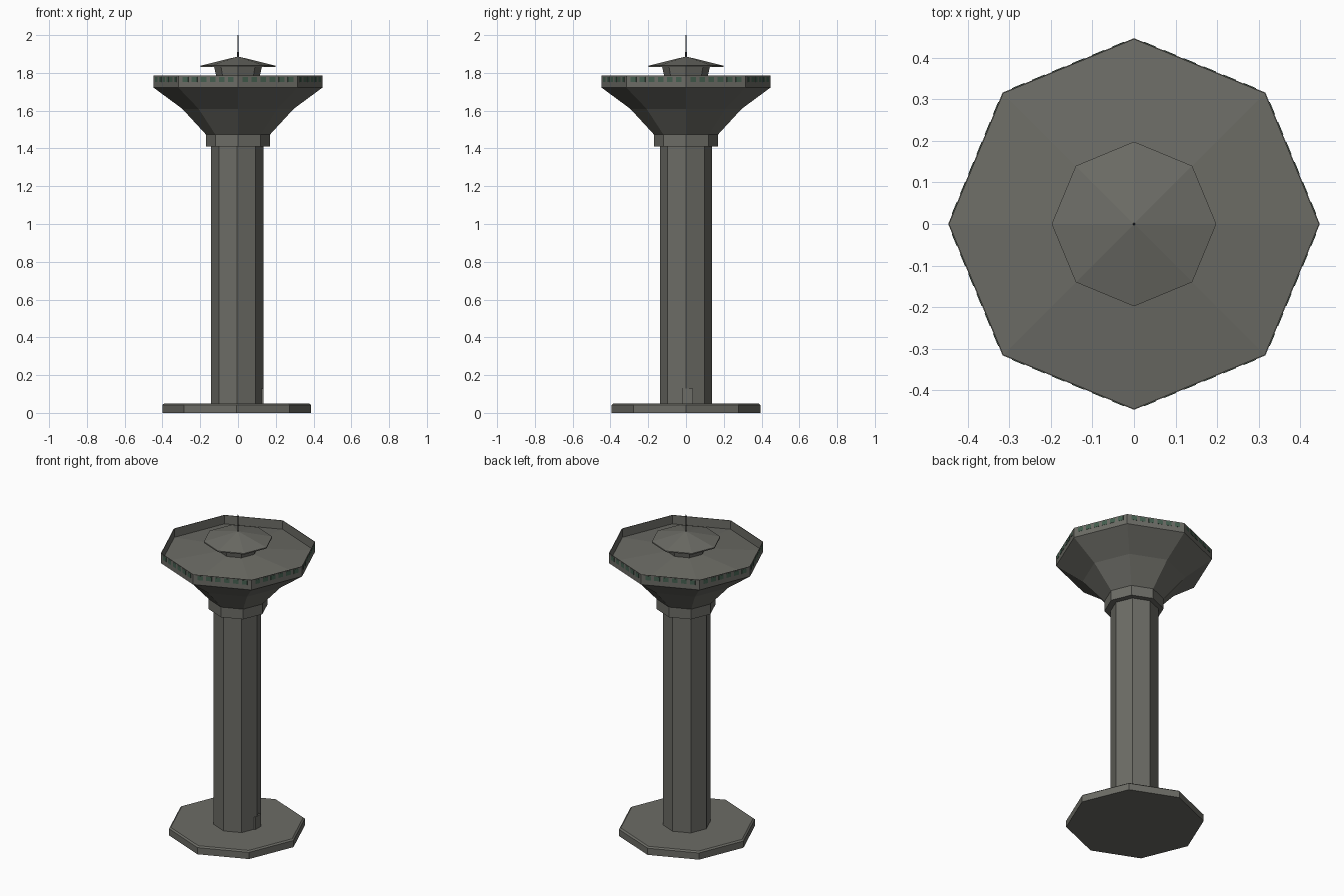
import bpy, bmesh, math
from mathutils import Matrix, Vector

if "Cube" in bpy.data.objects:
    bpy.data.objects.remove(bpy.data.objects["Cube"])


def material(name, rgb):
    m = bpy.data.materials.new(name)
    m.diffuse_color = (*rgb, 1)
    m.use_nodes = True
    m.node_tree.nodes["Principled BSDF"].inputs["Base Color"].default_value = m.diffuse_color
    return m


concrete = material("concrete_grey", (0.15, 0.15, 0.132))
glass = material("window_green", (0.06, 0.115, 0.08))
dark = material("antenna_dark", (0.05, 0.05, 0.05))


def finish(name, bm, mat):
    bmesh.ops.recalc_face_normals(bm, faces=bm.faces)
    me = bpy.data.meshes.new(name)
    bm.to_mesh(me)
    bm.free()
    me.materials.append(mat)
    ob = bpy.data.objects.new(name, me)
    bpy.context.collection.objects.link(ob)
    return ob


def lathe(name, profile, mat=concrete, n=8, x=0.0):
    """Octagonal solid from (radius, z) points, corners on the axes."""
    bm = bmesh.new()
    rings = []
    for r, z in profile:
        if r == 0:
            rings.append([bm.verts.new((x, 0, z))] * n)
        else:
            rings.append([bm.verts.new((x + r * math.cos(2 * math.pi * i / n),
                                        r * math.sin(2 * math.pi * i / n), z))
                          for i in range(n)])
    for a, b in zip(rings, rings[1:]):
        for i in range(n):
            j = (i + 1) % n
            bm.faces.new(list(dict.fromkeys((a[i], a[j], b[j], b[i]))))
    for ring, (r, z) in ((rings[0], profile[0]), (rings[-1], profile[-1])):
        if r > 0:
            bm.faces.new(ring)
    return finish(name, bm, mat)


def add_box(bm, size, matrix):
    bmesh.ops.create_cube(bm, size=1, matrix=matrix @ Matrix.Diagonal((*size, 1)))


# base slab, shaft and collar
lathe("base_slab", [(0.394, 0), (0.394, 0.042), (0.384, 0.05)], x=-0.007)
lathe("shaft", [(0.138, 0.001), (0.138, 1.42)], x=-0.004)
lathe("collar", [(0.17, 1.41), (0.17, 1.475)])

# flared bowl with parapet rim and shallow roof inside
lathe("bowl_and_rim", [(0.17, 1.474), (0.295, 1.61), (0.447, 1.722), (0.447, 1.785),
                       (0.444, 1.785), (0.444, 1.73), (0, 1.785)])

# small top cabin, its pointed roof and the antenna
lathe("top_cabin", [(0.11, 1.76), (0.127, 1.834)])
lathe("cabin_roof", [(0.198, 1.831), (0.198, 1.838), (0, 1.887)])
lathe("antenna", [(0.005, 1.87), (0.004, 1.91), (0.0015, 2.0)], dark, 4)

# window panes around the rim
bm = bmesh.new()
apothem = 0.447 * math.cos(math.pi / 8)
for k in range(8):
    turn = Matrix.Rotation(math.pi / 8 + k * math.pi / 4, 4, 'Z')
    for i in range(6):
        pos = Matrix.Translation(Vector((apothem, (i - 2.5) * 0.052, 1.766)))
        add_box(bm, (0.003, 0.032, 0.026), turn @ pos)
finish("rim_windows", bm, glass)

# door at the foot of the shaft
bm = bmesh.new()
add_box(bm, (0.03, 0.056, 0.08), Matrix.Translation((0.12, 0.008, 0.088)))
finish("door", bm, concrete)
